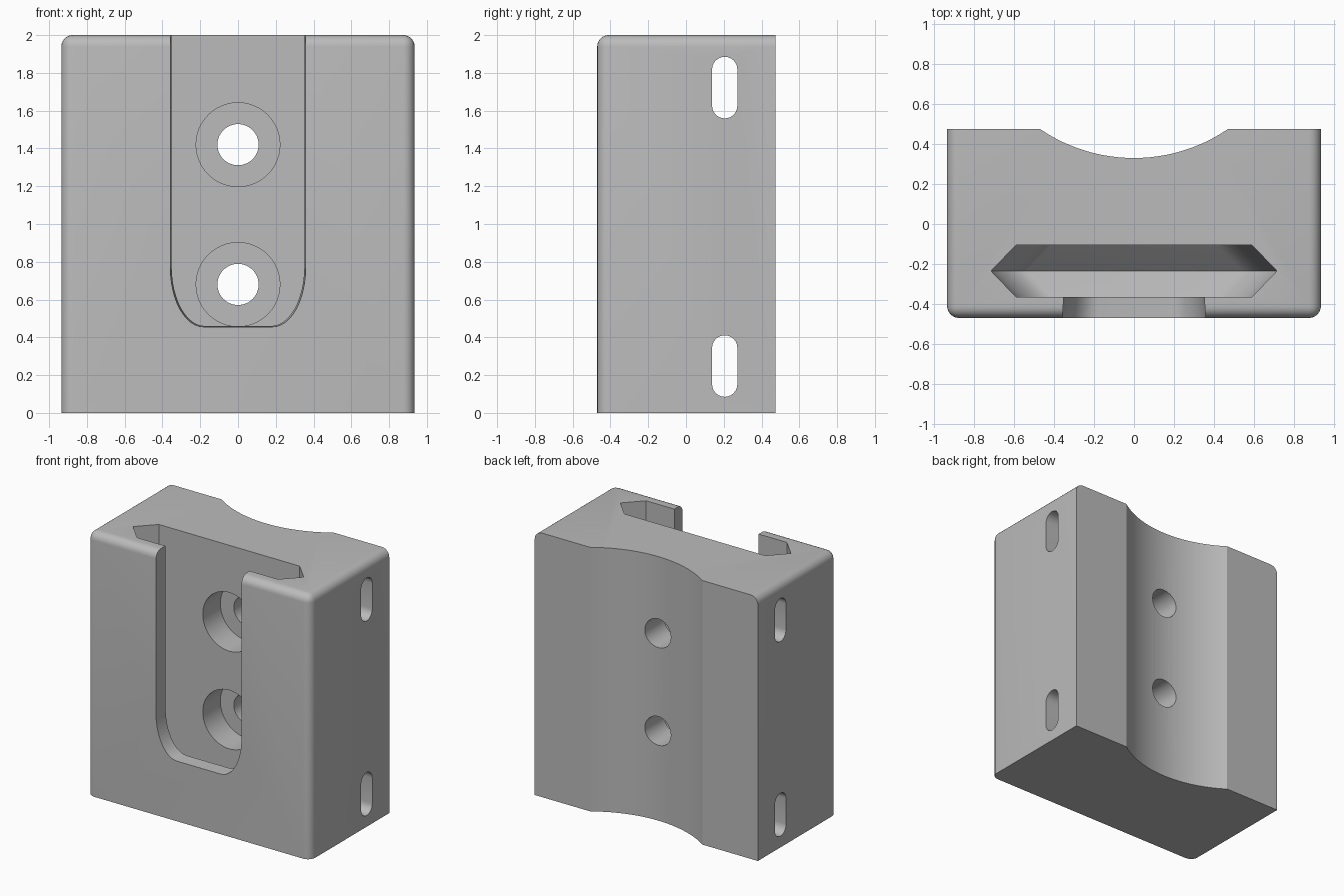
import bpy, bmesh, math

cube = bpy.data.objects.get("Cube")
if cube:
    bpy.data.objects.remove(cube)

grey = bpy.data.materials.new("plain_grey")
grey.use_nodes = True
GREY = (0.5, 0.5, 0.5, 1)
grey.diffuse_color = GREY
grey.node_tree.nodes["Principled BSDF"].inputs["Base Color"].default_value = GREY

W, FRONT, BACK, H = 0.935, -0.47, 0.475, 2.0


def make(name, bm):
    bmesh.ops.recalc_face_normals(bm, faces=bm.faces)
    mesh = bpy.data.meshes.new(name)
    bm.to_mesh(mesh)
    bm.free()
    ob = bpy.data.objects.new(name, mesh)
    bpy.context.collection.objects.link(ob)
    mesh.materials.append(grey)
    return ob


def loft(name, rings):
    """Closed solid through rings of matching points."""
    bm = bmesh.new()
    loops = [[bm.verts.new(p) for p in ring] for ring in rings]
    n = len(loops[0])
    for a, b in zip(loops, loops[1:]):
        for i in range(n):
            j = (i + 1) % n
            bm.faces.new((a[i], a[j], b[j], b[i]))
    bm.faces.new(loops[0])
    bm.faces.new(loops[-1])
    return make(name, bm)


def u_ring(y, half, bottom, top=2.2, rx=0.175, rz=0.315, steps=12):
    """U-shaped outline, open towards the top, with elliptical lower corners."""
    right = []
    for i in range(steps + 1):
        t = math.pi / 2 * i / steps
        right.append((half - rx + rx * math.cos(t), bottom + rz - rz * math.sin(t)))
    right.insert(0, (half, top))
    pts = right + [(-x, z) for x, z in reversed(right)]
    return [(x, y, z) for x, z in pts]


def circle(y, r, z, n=48):
    return [(r * math.cos(2 * math.pi * i / n), y, z + r * math.sin(2 * math.pi * i / n))
            for i in range(n)]


def capsule(x, y, z, r, half, n=12):
    pts = []
    for sign, start in ((1, 0), (-1, math.pi)):
        for i in range(n + 1):
            t = start + math.pi * i / n
            pts.append((x, y + r * math.cos(t), z + sign * (half - r) + r * math.sin(t)))
    return pts


# Block with rounded front uprights and rounded front and side top edges
bm = bmesh.new()
bmesh.ops.create_cube(bm, size=1)
for v in bm.verts:
    v.co = (v.co.x * 2 * W, FRONT if v.co.y < 0 else BACK, H if v.co.z > 0 else 0)


def is_rounded(edge):
    m = (edge.verts[0].co + edge.verts[1].co) / 2
    on_side, on_front, on_top = abs(m.x) > W - 0.01, m.y < FRONT + 0.01, m.z > H - 0.01
    return on_side + on_front + on_top == 2 and m.y < BACK - 0.01


bmesh.ops.bevel(bm, geom=[e for e in bm.edges if is_rounded(e)], offset=0.06,
                segments=6, profile=0.5, affect='EDGES')
body = make("mount_block", bm)

cutters = []

# Front opening, slightly wider at the face
cutters.append(loft("front_opening_cutter", [
    u_ring(-0.6, 0.367, 0.45), u_ring(-0.3, 0.347, 0.463)]))

# Wide six-sided pocket behind the opening
cutters.append(loft("pocket_cutter", [
    u_ring(-0.365, 0.59, 0.22), u_ring(-0.235, 0.715, 0.095), u_ring(-0.105, 0.59, 0.22)]))

# Screw holes with counterbores
for z in (0.68, 1.42):
    cutters.append(loft("counterbore_cutter", [circle(-0.2, 0.222, z), circle(0.105, 0.222, z)]))
    cutters.append(loft("screw_hole_cutter", [circle(-0.2, 0.109, z), circle(0.7, 0.109, z)]))

# Strap slots running through from side to side
for z in (0.248, 1.722):
    cutters.append(loft("strap_slot_cutter", [
        capsule(-1.2, 0.205, z, 0.067, 0.163), capsule(1.2, 0.205, z, 0.067, 0.163)]))

# Hollow back that fits a round post
R, CY, N = 0.834, 1.164, 128
post = [(R * math.cos(2 * math.pi * i / N), CY + R * math.sin(2 * math.pi * i / N))
        for i in range(N)]
cutters.append(loft("post_cutter", [[(x, y, z) for x, y in post] for z in (-0.2, 2.2)]))

# Cut everything out of the block
bpy.ops.object.select_all(action='DESELECT')
bpy.context.view_layer.objects.active = body
body.select_set(True)
for cutter in cutters:
    cutter.hide_render = True
    mod = body.modifiers.new("cut", 'BOOLEAN')
    mod.operation = 'DIFFERENCE'
    mod.solver = 'EXACT'
    mod.object = cutter
    bpy.ops.object.modifier_apply(modifier=mod.name)
    bpy.data.objects.remove(cutter)

bpy.ops.object.shade_smooth_by_angle(angle=math.radians(30))
